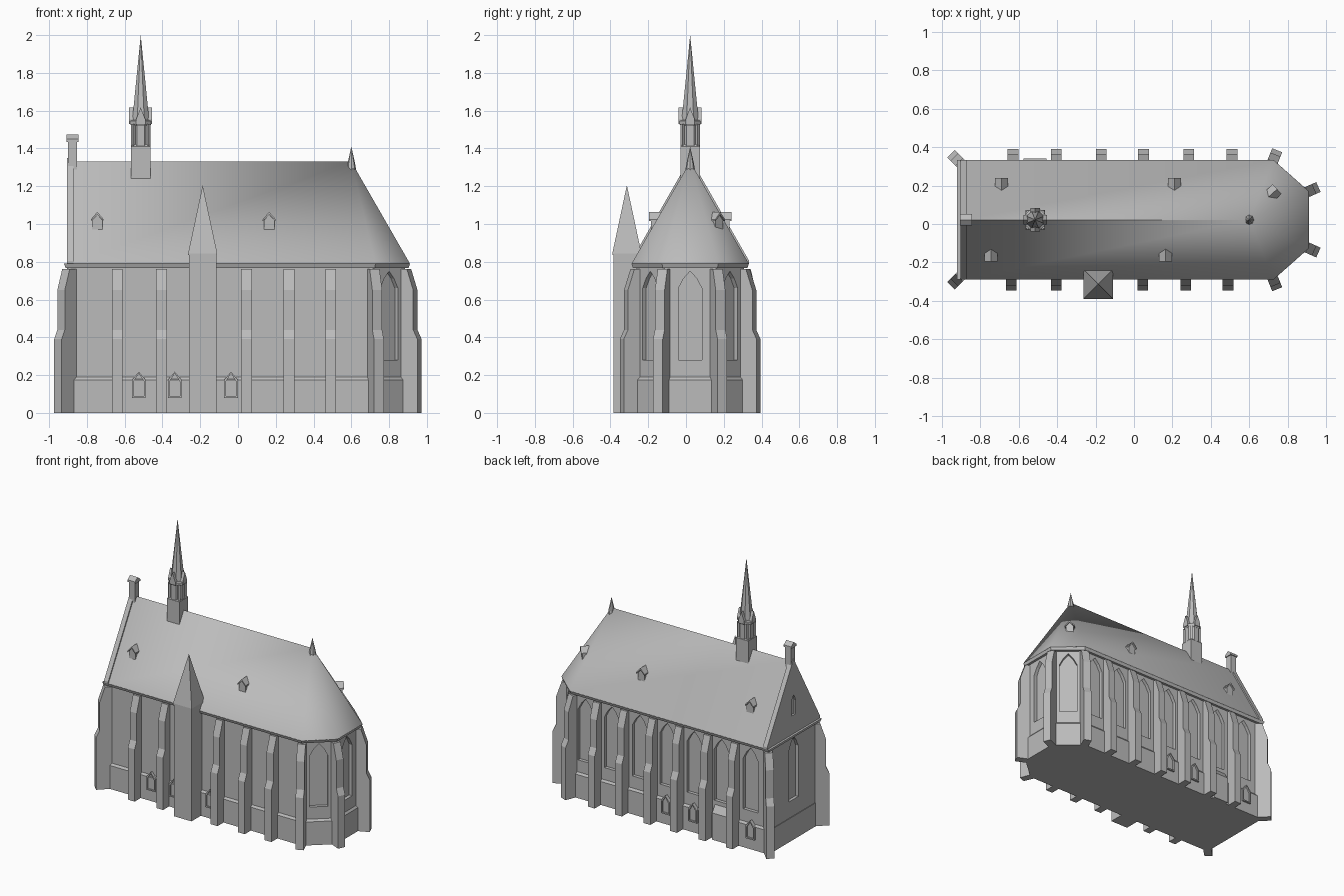
import bpy, bmesh, math
from mathutils import Vector

if "Cube" in bpy.data.objects:
    bpy.data.objects.remove(bpy.data.objects["Cube"])

YC = 0.022           # centre line of the building
stone = bpy.data.materials.new("grey_stone")
stone.diffuse_color = (0.5, 0.5, 0.5, 1)
stone.use_nodes = True
stone.node_tree.nodes["Principled BSDF"].inputs["Base Color"].default_value = stone.diffuse_color


def finish(name, bm, smooth=None):
    bmesh.ops.remove_doubles(bm, verts=bm.verts, dist=1e-5)
    bmesh.ops.recalc_face_normals(bm, faces=bm.faces)
    me = bpy.data.meshes.new(name)
    bm.to_mesh(me)
    bm.free()
    me.materials.append(stone)
    if smooth:
        me.shade_smooth()
        me.set_sharp_from_angle(angle=math.radians(smooth))
    ob = bpy.data.objects.new(name, me)
    bpy.context.collection.objects.link(ob)
    return ob


def loft(name, rings, smooth=None, bm=None):
    """Closed solid through stacked rings; collapsed rings become tips or ridges."""
    bm_own = bm is None
    bm = bm or bmesh.new()
    vs = [[bm.verts.new(p) for p in r] for r in rings]
    n = len(vs[0])
    for a, b in zip(vs, vs[1:]):
        for i in range(n):
            j = (i + 1) % n
            bm.faces.new((a[i], a[j], b[j], b[i]))
    for r, pts in ((vs[0], rings[0]), (vs[-1], rings[-1])):
        if len({tuple(round(c, 5) for c in p) for p in pts}) == n:
            bm.faces.new(r)
    return finish(name, bm, smooth) if bm_own else None


def place(base, ang, out, side, z):
    c, s = math.cos(math.radians(ang)), math.sin(math.radians(ang))
    return (base[0] + c * out - s * side, base[1] + s * out + c * side, z)


def facing(name, profile, d0, d1, base, ang, inset=0, bm=None):
    """Profile of (side, z) pushed outward along the direction ang."""
    rings = [[place(base, ang, d, u, z) for u, z in profile] for d in (d0, d1)]
    if inset:
        w = max(u for u, z in profile)
        mid = min(z for u, z in profile)
        inner = [(u * (1 - inset / w), z - inset if z > mid else z + inset) for u, z in profile]
        rings.append([place(base, ang, d1, u, z) for u, z in inner])
        rings.append([place(base, ang, d1 - 0.012, u, z) for u, z in inner])
    return loft(name, rings, bm=bm)


def arch(w, z0, z1, z2):
    return [(-w, z0), (w, z0), (w, z1), (w * 0.55, z1 + (z2 - z1) * 0.58), (0, z2),
            (-w * 0.55, z1 + (z2 - z1) * 0.58), (-w, z1)]


def house(w, z0, z1, z2):
    return [(-w, z0), (w, z0), (w, z1), (0, z2), (-w, z1)]


def ngon(cx, cy, r, z, n=4, turn=45):
    return [(cx + r * math.cos(math.radians(turn + 360 * i / n)),
             cy + r * math.sin(math.radians(turn + 360 * i / n)), z) for i in range(n)]


def footprint(o, z, west=-0.895):
    half = [(west - o, 0.285 + o), (0.715 + o * 0.5, 0.285 + o), (0.885 + o, 0.137 + o * 0.45)]
    return [(x, YC - y, z) for x, y in half] + [(x, YC + y, z) for x, y in half[::-1]]


# Walls, west gable and plinth
walls = loft("walls", [footprint(0, 0), footprint(0, 0.775)])
gable = facing("west_gable", [(-0.285, 0.1), (0.285, 0.1), (0.285, 0.77), (0.312, 0.79),
                              (0.312, 0.805), (0, 1.35), (-0.312, 0.805), (-0.312, 0.79), (-0.285, 0.77)],
               -0.03, 0.005, (-0.9, YC), 180)
loft("plinth", [footprint(0.012, 0), footprint(0.012, 0.175), footprint(0, 0.19)])

# Pointed windows cut into north side, apse and gable
apse_mid = (0.80, 0.211)
apse_ang = math.degrees(math.atan2(0.17, 0.148))
cut = bmesh.new()
lancet = arch(0.062, 0.28, 0.66, 0.75)
bays = (-0.75, -0.51, -0.285, -0.06, 0.167, 0.397, 0.615)
spots = [((x, YC + 0.285), 90) for x in bays]
spots += [((apse_mid[0], YC + s * apse_mid[1]), s * apse_ang) for s in (1, -1)]
spots.append(((0.885, YC), 0))
for base, ang in spots:
    facing("", lancet, -0.025, 0.05, base, ang, bm=cut)
wall_cut = finish("window_cutter", cut)
cut = bmesh.new()
facing("", arch(0.055, 0.30, 0.68, 0.77), -0.017, 0.05, (-0.9, YC), 180, bm=cut)
facing("", arch(0.025, 0.93, 1.03, 1.08), -0.017, 0.05, (-0.9, YC), 180, bm=cut)
gable_cut = finish("gable_window_cutter", cut)
# clear the wall behind the gable so its windows stay open
for v in walls.data.vertices:
    if v.co.x < -0.8:
        v.co.x = -0.88
for ob, cutter in ((walls, wall_cut), (gable, gable_cut)):
    m = ob.modifiers.new("windows", 'BOOLEAN')
    m.operation = 'DIFFERENCE'
    m.solver = 'EXACT'
    m.object = cutter
    cutter.hide_render = True
    cutter.hide_viewport = True

# Roof with eave band
loft("eave", [footprint(0.018, 0.768), footprint(0.026, 0.79)])
eave = footprint(0.026, 0.789, -0.865)
ridge = [(-0.891 if x < 0 else 0.6, YC, 1.33) for x, y, z in eave]
loft("roof", [eave, ridge], smooth=42)
loft("ridge_finial", [ngon(0.6, YC, 0.028, 1.27, 8, 0), ngon(0.6, YC, 0.02, 1.32, 8, 0),
                      ngon(0.6, YC, 0, 1.41, 8, 0)])

# Buttresses, stepped profile
step = [(-0.03, 0), (0.083, 0), (0.083, 0.39), (0.059, 0.44), (0.059, 0.65), (0.022, 0.762), (-0.03, 0.762)]


def buttress(base, ang, w=0.028):
    loft("buttress", [[place(base, ang, o, s, z) for o, z in step] for s in (-w, w)])


for x in (-0.64, -0.405, 0.045, 0.27, 0.49):
    buttress((x, YC - 0.285), -90)
for x in (-0.63, -0.405, -0.17, 0.05, 0.285, 0.51):
    buttress((x, YC + 0.285), 90)
for s in (1, -1):
    buttress((0.715, YC + s * 0.285), s * 68)
    buttress((0.885, YC + s * 0.137), s * 24)
    buttress((-0.895, YC + s * 0.285), s * 135)

# Stair tower with pyramid roof
r = math.sqrt(2)
tx, ty = -0.187, -0.313
loft("stair_tower", [ngon(tx, ty, 0.072 * r, 0), ngon(tx, ty, 0.072 * r, 0.84)])
loft("stair_tower_roof", [ngon(tx, ty, 0.077 * r, 0.835), ngon(tx, ty, 0.077 * r, 0.845), ngon(tx, ty, 0, 1.205)])

# Low windows in the plinth, and a small north porch
low = house(0.036, 0.08, 0.175, 0.218)
for x in (-0.525, -0.335, -0.037):
    facing("low_window", low, -0.02, 0.02, (x, YC - 0.285), -90, inset=0.009)
for x in (-0.76, -0.285, -0.06):
    facing("low_window", low, -0.02, 0.025, (x, YC + 0.285), 90, inset=0.009)
porch = [(-0.02, 0), (0.035, 0), (0.035, 0.2), (0.0, 0.25), (-0.02, 0.25)]
loft("north_porch", [[place((-0.515, YC + 0.285), 90, o, s, z) for o, z in porch] for s in (-0.06, 0.06)])

# Dormers
for x, y, ang in ((-0.745, -0.14, -90), (0.165, -0.14, -90), (-0.69, 0.185, 90),
                  (0.21, 0.185, 90), (0.705, 0.145, 42)):
    facing("dormer", house(0.027, 0.95, 1.02, 1.05), -0.03, 0.045, (x, y), ang)
    facing("dormer_roof", [(-0.034, 1.015), (0, 1.05), (0.034, 1.015), (0.034, 1.025), (0, 1.064), (-0.034, 1.025)],
           -0.03, 0.055, (x, y), ang)

# Gable chimney
cx = -0.876
loft("chimney", [ngon(cx, YC, 0.024 * r, 1.2), ngon(cx, YC, 0.024 * r, 1.44)])
facing("chimney_cap", house(0.031, 1.435, 1.45, 1.474), -0.031, 0.031, (cx, YC), 180)

# Ridge turret: square base, lantern, gablets and spire
sx = -0.515
loft("turret_base", [ngon(sx, YC, 0.051 * r, 1.2), ngon(sx, YC, 0.051 * r, 1.41), ngon(sx, YC, 0.044 * r, 1.42)])
loft("lantern", [ngon(sx, YC, 0.053, 1.4, 8, 22.5), ngon(sx, YC, 0.053, 1.53, 8, 22.5)])
loft("turret_cornice", [ngon(sx, YC, 0.054, 1.52, 8, 22.5), ngon(sx, YC, 0.061, 1.53, 8, 22.5),
                        ngon(sx, YC, 0.061, 1.545, 8, 22.5), ngon(sx, YC, 0.05, 1.55, 8, 22.5)])
for k in range(4):
    facing("gablet", house(0.024, 1.53, 1.555, 1.617), 0, 0.061, (sx, YC), k * 90)
    loft("lantern_pier", [[place((sx, YC), k * 90 + 45, o, s, z) for o, s in
                           ((0.03, -0.008), (0.064, -0.008), (0.064, 0.008), (0.03, 0.008))] for z in (1.4, 1.53)])
loft("spire", [ngon(sx, YC, 0.05, 1.535, 8, 22.5), ngon(sx, YC, 0, 2.0, 8, 22.5)])
